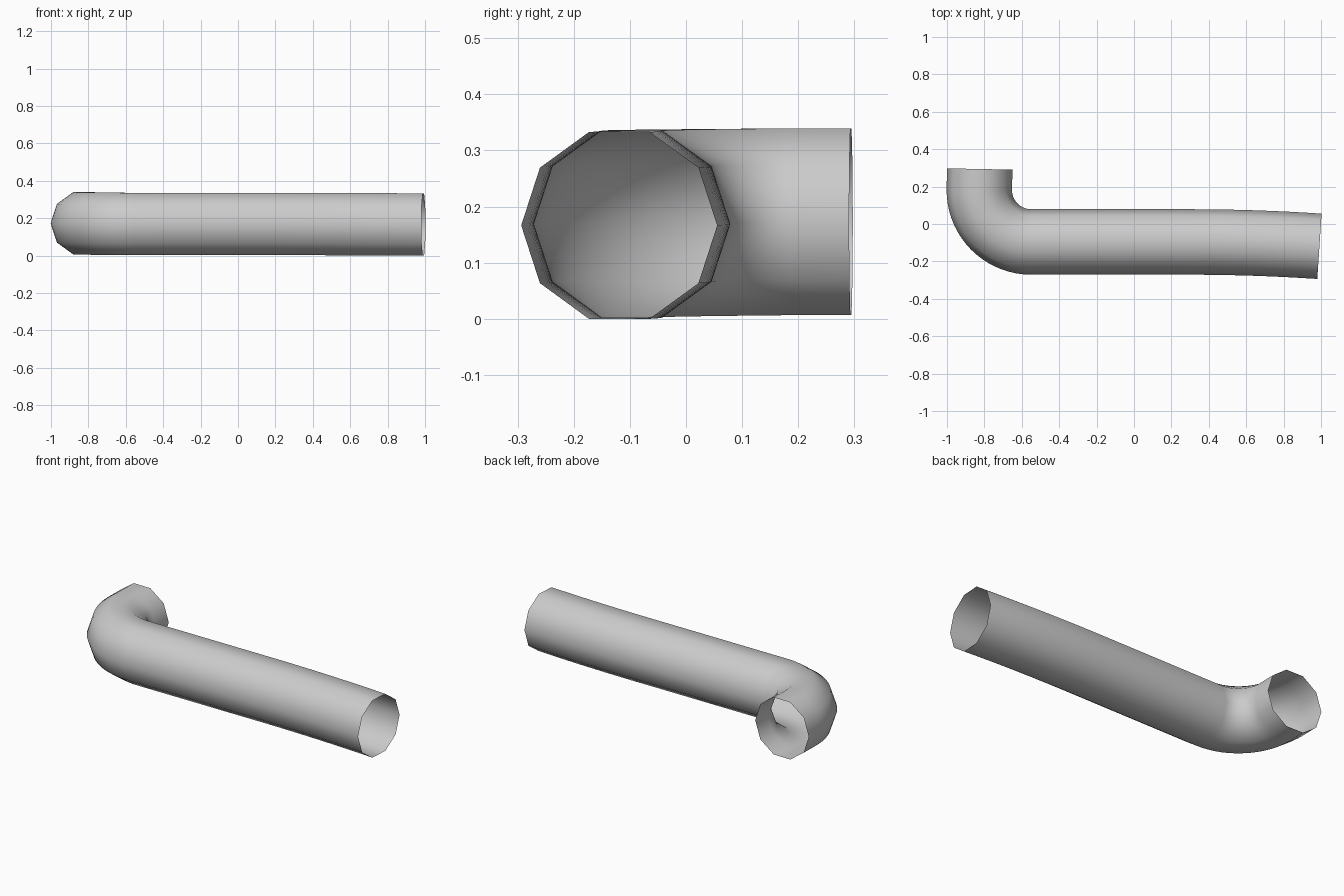
import bpy, bmesh
from math import sin, cos, pi, radians

if "Cube" in bpy.data.objects:
    bpy.data.objects.remove(bpy.data.objects["Cube"])

R, SIDES = 0.175, 10


def tube(name, stations):
    """Open ten-sided tube; each station is (x, y, z, heading angle in plan)."""
    bm = bmesh.new()
    rings = []
    for x, y, z, h in stations:
        ring = []
        for i in range(SIDES):
            a = 2 * pi * i / SIDES
            s = R * cos(a)
            ring.append(bm.verts.new((x - sin(h) * s, y + cos(h) * s, z + R * sin(a))))
        rings.append(ring)
    for a, b in zip(rings, rings[1:]):
        for i in range(SIDES):
            j = (i + 1) % SIDES
            f = bm.faces.new((a[i], a[j], b[j], b[i]))
            f.smooth = True
    bmesh.ops.recalc_face_normals(bm, faces=bm.faces)
    # outward normals on the open shell
    f = next(iter(bm.faces))
    x, y, z, h = stations[0]
    c = f.calc_center_median()
    n = f.normal
    if n.y * (c.y - y) + n.z * (c.z - z) + n.x * (c.x - x) < 0:
        bmesh.ops.reverse_faces(bm, faces=bm.faces)
    me = bpy.data.meshes.new(name)
    bm.to_mesh(me)
    bm.free()
    ob = bpy.data.objects.new(name, me)
    bpy.context.collection.objects.link(ob)
    return ob


YC, ZC = -0.096, 0.169

# straight middle length
tube("middle_pipe", [(-0.4, YC, ZC, 0), (0.292, YC, ZC, 0)])

# gently curving end length
total, length, n = 0.066, 0.7, 8
rad = length / total
end = []
for i in range(n + 1):
    t = i / n
    a = total * t
    end.append((0.292 + rad * sin(a), YC - rad * (1 - cos(a)),
                ZC + (R * sin(radians(72)) - ZC) * t, -a))
tube("end_pipe", end)

# elbow: short lead-in, quarter bend, short straight outlet
br, cx = 0.277, -0.55
sweep, n = radians(91.1), 18
elbow = [(-0.4, YC, ZC, pi)]
for i in range(n + 1):
    a = sweep * i / n
    elbow.append((cx - br * sin(a), YC + br * (1 - cos(a)),
                  ZC + 0.004 * i / n, pi - a))
x, y, z, h = elbow[-1]
out = 0.294 - y
elbow.append((x + out * cos(h), y + out * sin(h), z, h))
tube("elbow_pipe", elbow)
